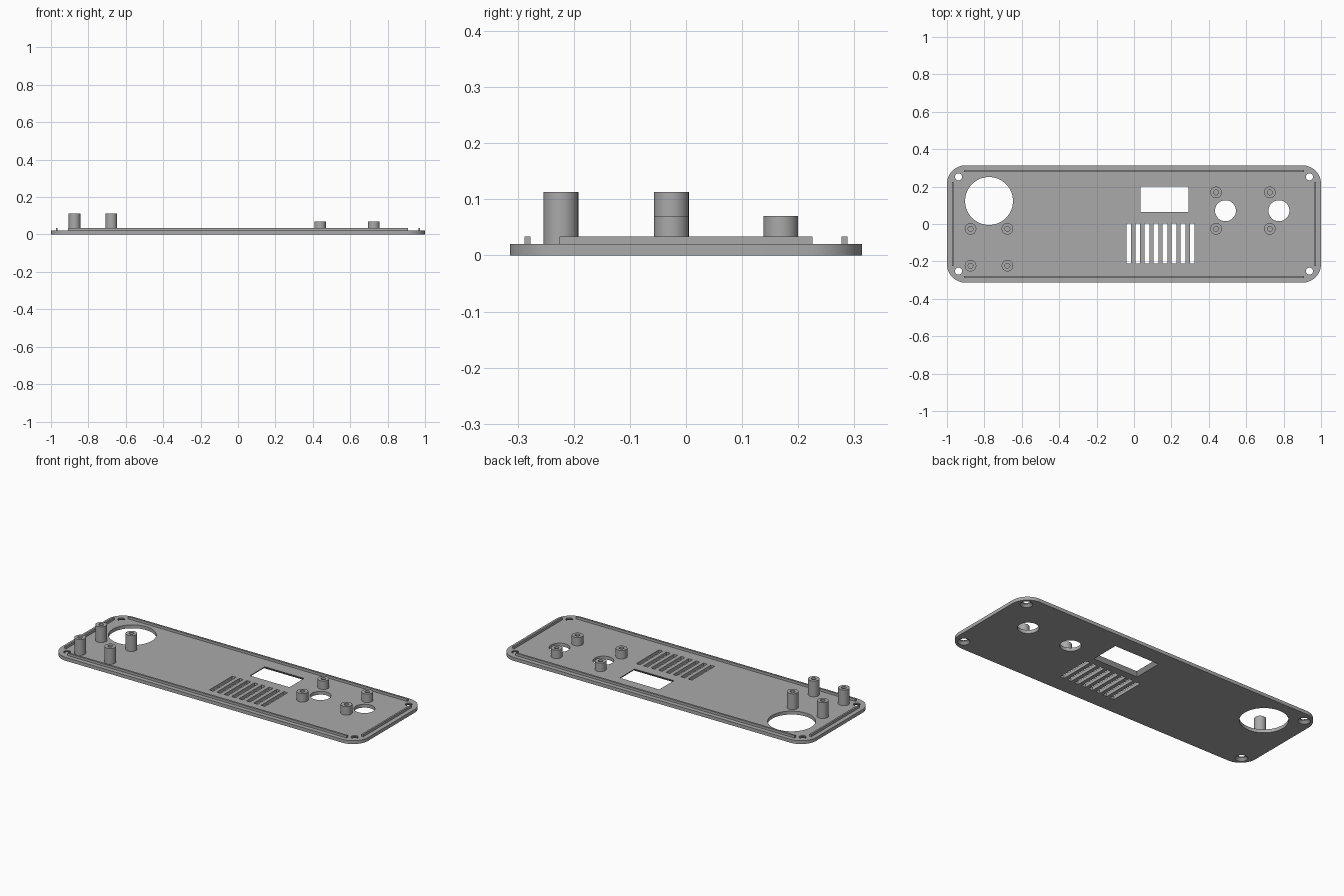
import bpy, bmesh, math
from mathutils import Matrix

if "Cube" in bpy.data.objects:
    bpy.data.objects.remove(bpy.data.objects["Cube"], do_unlink=True)

grey = bpy.data.materials.new("plain_grey")
grey.use_nodes = True
grey.diffuse_color = (0.4, 0.4, 0.4, 1)
grey.node_tree.nodes["Principled BSDF"].inputs["Base Color"].default_value = (0.4, 0.4, 0.4, 1)

HALF_Y, THICK, RAIL_TOP = 0.314, 0.02, 0.034


def finish(bm, name, smooth=False):
    bmesh.ops.recalc_face_normals(bm, faces=bm.faces)
    mesh = bpy.data.meshes.new(name)
    bm.to_mesh(mesh)
    bm.free()
    mesh.materials.append(grey)
    obj = bpy.data.objects.new(name, mesh)
    bpy.context.collection.objects.link(obj)
    if smooth:
        shade(obj)
    return obj


def shade(obj):
    bpy.ops.object.select_all(action="DESELECT")
    obj.select_set(True)
    bpy.context.view_layer.objects.active = obj
    bpy.ops.object.shade_smooth_by_angle(angle=math.radians(30))


def loft(bm, sections):
    """Closed solid through a list of equal-length point rings."""
    rings = [[bm.verts.new(p) for p in s] for s in sections]
    n = len(rings[0])
    for a, b in zip(rings, rings[1:]):
        for i in range(n):
            j = (i + 1) % n
            bm.faces.new((a[i], a[j], b[j], b[i]))
    bm.faces.new(rings[0][::-1])
    bm.faces.new(rings[-1])


def circle(x, y, z, r, n=48):
    return [(x + r * math.cos(2 * math.pi * i / n), y + r * math.sin(2 * math.pi * i / n), z)
            for i in range(n)]


def rect(x0, x1, y0, y1, z):
    return [(x0, y0, z), (x1, y0, z), (x1, y1, z), (x0, y1, z)]


def rounded(hx, hy, r, z, steps=12):
    pts = []
    for k, (sx, sy) in enumerate(((1, 1), (-1, 1), (-1, -1), (1, -1))):
        for i in range(steps + 1):
            a = math.pi / 2 * (k + i / steps)
            pts.append((sx * (hx - r) + r * math.cos(a), sy * (hy - r) + r * math.sin(a), z))
    return pts


# Rounded base plate
bm = bmesh.new()
loft(bm, [rounded(1, HALF_Y, 0.1, z) for z in (0, THICK)])
plate = finish(bm, "base_plate")

# All openings in one cutter
LOW, HIGH = -0.01, 0.03
bm = bmesh.new()
for x, y, r in ((-0.775, 0.123, 0.128), (0.489, 0.071, 0.056), (0.775, 0.071, 0.056)):
    loft(bm, [circle(x, y, z, r, 64) for z in (LOW, HIGH)])
for sx in (-1, 1):  # countersunk corner screw holes
    for sy in (-1, 1):
        loft(bm, [circle(sx * 0.938, sy * 0.252, z, r, 32)
                  for z, r in ((LOW, 0.033), (0, 0.033), (0.014, 0.019), (HIGH, 0.019))])
for i in range(8):  # ventilation slots
    x = -0.04 + i * 0.0483
    loft(bm, [rect(x, x + 0.025, -0.21, 0.002, z) for z in (LOW, HIGH)])
# Window, widening toward the underside
loft(bm, [rect(0.035 - g, 0.291 + g, 0.063 - g, 0.2 + g, z)
          for z, g in ((LOW, 0.018), (0, 0.018), (THICK, 0), (HIGH, 0))])
cutter = finish(bm, "opening_cutter")
cutter.hide_render = True

mod = plate.modifiers.new("openings", "BOOLEAN")
mod.operation, mod.solver, mod.object = "DIFFERENCE", "EXACT", cutter
bpy.context.view_layer.objects.active = plate
bpy.ops.object.modifier_apply(modifier=mod.name)
bpy.data.objects.remove(cutter, do_unlink=True)
shade(plate)

# Raised locating rails along the four edges
for side, s in (("left", 1), ("right", -1)):
    bm = bmesh.new()
    x0, x1 = sorted((s * 0.964, s * 0.974))
    loft(bm, [rect(x0, x1, -0.225, 0.225, z) for z in (THICK, RAIL_TOP)])
    finish(bm, side + "_rail")
for side, s in (("back", 1), ("front", -1)):
    bm = bmesh.new()
    y0, y1 = sorted((s * 0.277, s * 0.288))
    loft(bm, [rect(-0.91, 0.91, y0, y1, z) for z in (THICK, RAIL_TOP)])
    finish(bm, side + "_rail")


# Hollow screw posts
def post(name, x, y, top):
    bm = bmesh.new()
    loft(bm, [circle(x, y, z, r, 32) for z, r in
              ((THICK, 0.031), (top, 0.031), (top, 0.013), (THICK + 0.001, 0.013))])
    finish(bm, name, smooth=True)


for group, xs, ys, top in (("tall_post", (-0.874, -0.677), (-0.223, -0.026), 0.113),
                           ("short_post", (0.439, 0.726), (-0.026, 0.169), 0.07)):
    for i, x in enumerate(xs):
        for j, y in enumerate(ys):
            post(f"{group}_{'right' if i == 0 else 'left'}_{'front' if j == 0 else 'back'}", x, y, top)
